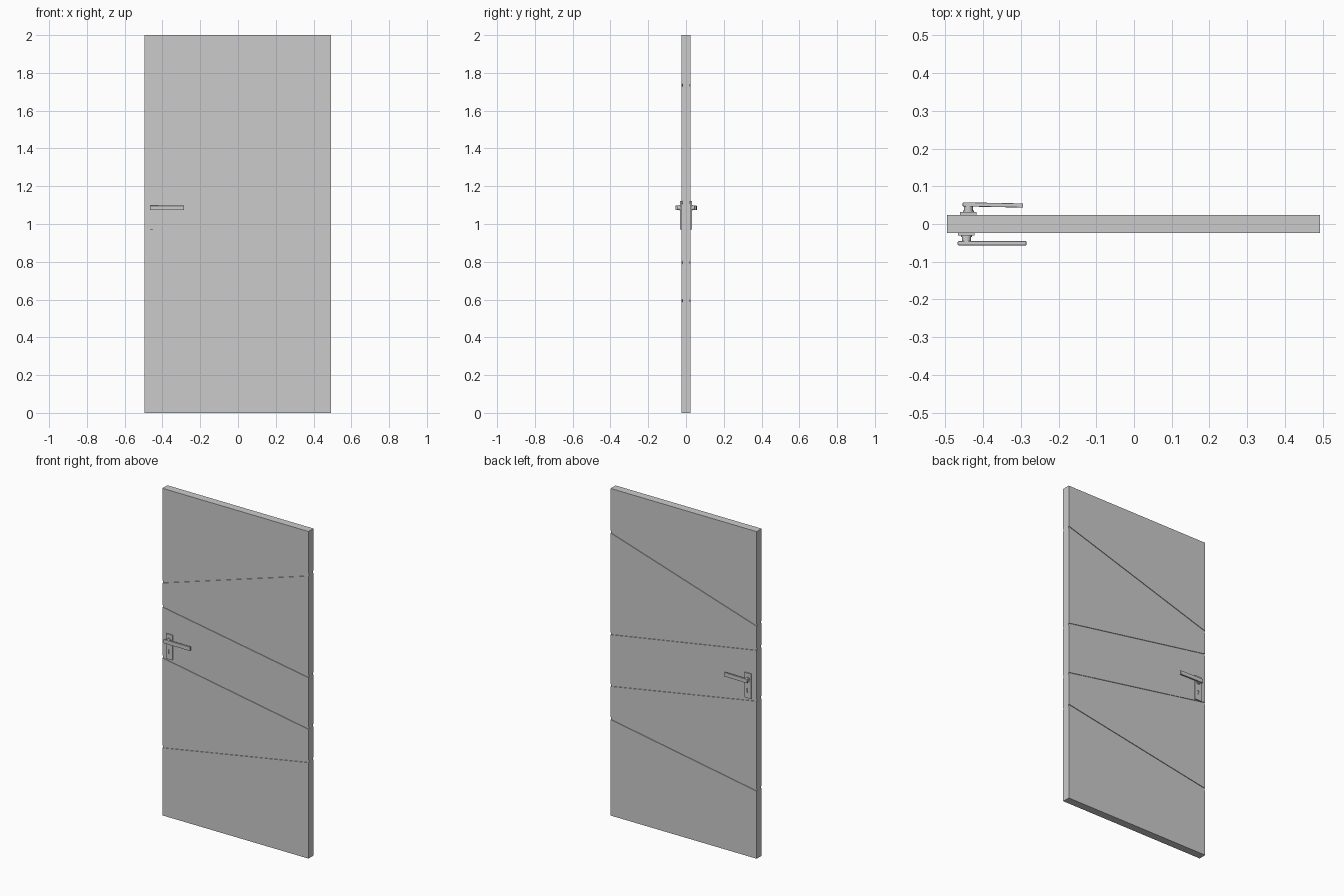
import bpy, bmesh, math

if "Cube" in bpy.data.objects:
    bpy.data.objects.remove(bpy.data.objects["Cube"])

YF, YB = -0.0235, 0.0245          # slab front and back
XL, XR = -0.495, 0.493            # slab sides
GW, GD = 0.0075, 0.004            # groove half width and depth
GROOVES = [(0.42, 0.594), (0.97, 0.797), (1.281, 1.113), (1.428, 1.735)]  # z left, z right


def finish(bm, name):
    bmesh.ops.recalc_face_normals(bm, faces=bm.faces)
    me = bpy.data.meshes.new(name)
    bm.to_mesh(me)
    bm.free()
    ob = bpy.data.objects.new(name, me)
    bpy.context.collection.objects.link(ob)
    return ob


def loft(name, a, b):
    """Join two matching outlines into a closed solid."""
    bm = bmesh.new()
    va, vb = [[bm.verts.new(p) for p in o] for o in (a, b)]
    n = len(va)
    for i in range(n):
        j = (i + 1) % n
        bm.faces.new((va[i], va[j], vb[j], vb[i]))
    bm.faces.new(va)
    bm.faces.new(vb[::-1])
    return finish(bm, name)


def along_y(name, outline, y0, y1):
    """Extrude an x-z outline between two y values."""
    return loft(name, [(x, y0, z) for x, z in outline], [(x, y1, z) for x, z in outline])


def rect(x0, x1, z0, z1):
    return [(x0, z0), (x1, z0), (x1, z1), (x0, z1)]


def circle(cx, cz, r, n=24, a0=0.0, a1=2 * math.pi, closed=True):
    d = n if closed else n - 1
    return [(cx + r * math.cos(a0 + (a1 - a0) * i / d),
             cz + r * math.sin(a0 + (a1 - a0) * i / d)) for i in range(n)]


# Door slab: grooved side profile lofted from left edge to right edge
def slab_profile(x, side):
    front, back = [(YF, 0)], [(YB, 0)]
    for g in GROOVES:
        z = g[side]
        for pts, y, d in ((front, YF, GD), (back, YB, -GD)):
            pts += [(y, z - GW), (y + d, z - GW), (y + d, z + GW), (y, z + GW)]
    front.append((YF, 2))
    back.append((YB, 2))
    return [(x, y, z) for y, z in front + back[::-1]]


loft("door_slab", slab_profile(XL, 0), slab_profile(XR, 1))


# Handle set: plate with keyhole, spindle collar and lever
def handle(tag, face, s, cx, x0, x1, tip):
    y = lambda d: face + s * d
    plate = along_y(tag + "_plate", rect(cx - 0.022, cx + 0.022, 0.97, 1.122), y(-0.001), y(0.007))
    # Keyhole outline: round top with a narrow slot
    hole = circle(cx, 1.024, 0.0065, 17, math.radians(-60), math.radians(240), False)
    hole += [(cx - 0.0033, 1.004), (cx + 0.0033, 1.004)]
    cutter = along_y(tag + "_keyhole_cutter", hole, y(0.002), y(0.02))
    cutter.hide_render = True
    cutter.hide_set(True)
    cut = plate.modifiers.new("keyhole", 'BOOLEAN')
    cut.object, cut.operation, cut.solver = cutter, 'DIFFERENCE', 'EXACT'

    spindle = along_y(tag + "_spindle", circle(cx, 1.085, 0.012), y(0.006), y(0.025))
    collar = along_y(tag + "_collar", circle(cx, 1.085, 0.0145), y(0.006), y(0.011))
    for ob in (spindle, collar):
        for p in ob.data.polygons:
            p.use_smooth = len(p.vertices) == 4

    # Lever bar, its free end drifting slightly toward the door
    def end(x, dy):
        return [(x, y(d - dy), z) for d, z in
                ((0.022, 1.073), (0.033, 1.073), (0.033, 1.097), (0.022, 1.097))]
    lever = loft(tag + "_lever", end(x0, 0), end(x1, tip))
    bev = lever.modifiers.new("soft_edges", 'BEVEL')
    bev.width, bev.segments = 0.002, 2


handle("front", YF, -1, -0.444, -0.467, -0.285, 0.0)
handle("back", YB, 1, -0.439, -0.454, -0.294, 0.003)
